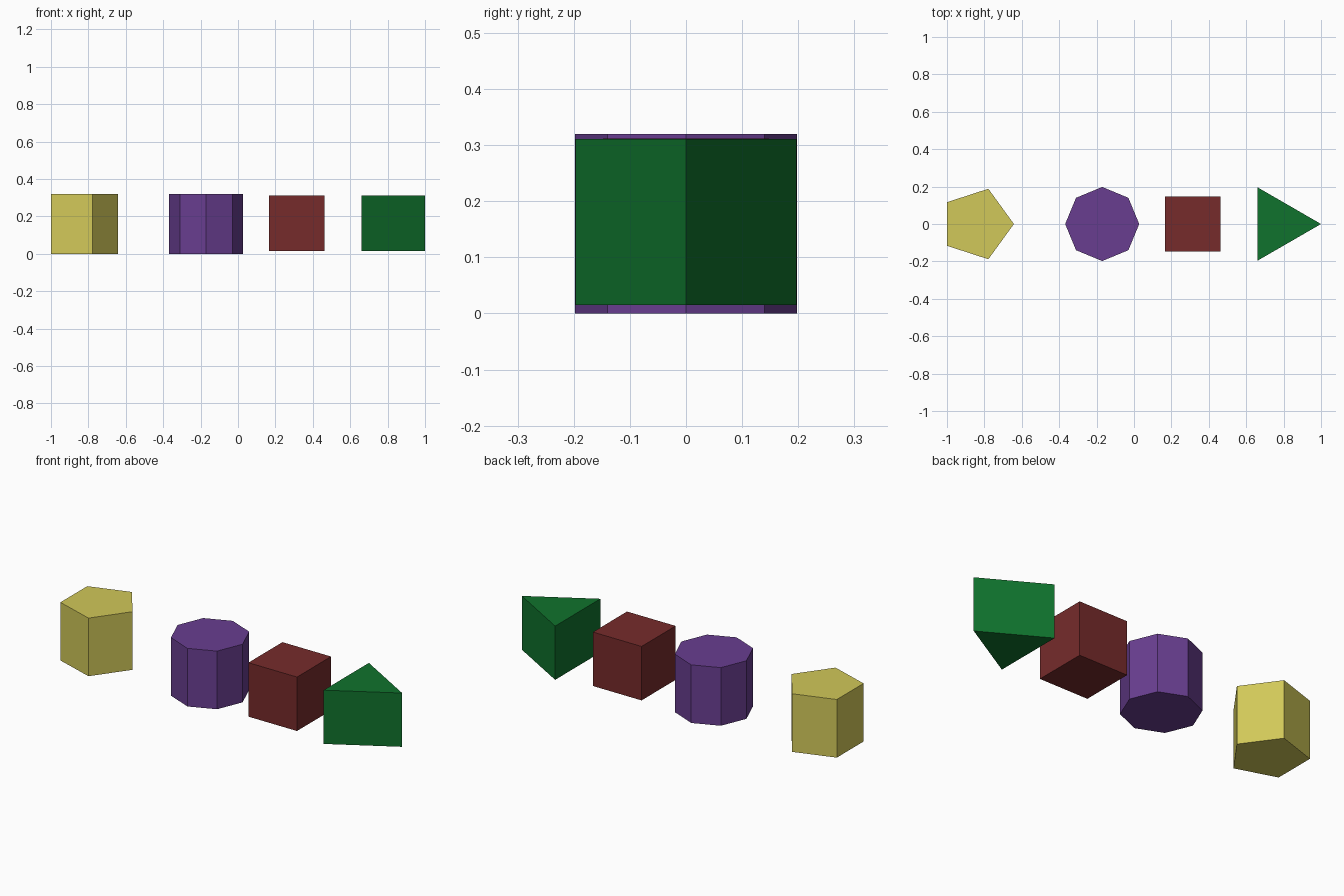
import bpy
import math

if "Cube" in bpy.data.objects:
    bpy.data.objects.remove(bpy.data.objects["Cube"])


def prism(name, sides, radius, x, z0, z1, color, turn=0.0):
    # Upright prism with its first corner pointing along +x, plus an optional turn
    h = z1 - z0
    ring = [(radius * math.cos(turn + 2 * math.pi * i / sides),
             radius * math.sin(turn + 2 * math.pi * i / sides)) for i in range(sides)]
    verts = [(px, py, z) for z in (-h / 2, h / 2) for px, py in ring]
    faces = [tuple(reversed(range(sides))), tuple(range(sides, 2 * sides))]
    for i in range(sides):
        j = (i + 1) % sides
        faces.append((i, j, j + sides, i + sides))
    mesh = bpy.data.meshes.new(name)
    mesh.from_pydata(verts, [], faces)
    mesh.update()
    mat = bpy.data.materials.new(name + "_color")
    mat.diffuse_color = (*color, 1.0)
    mat.use_nodes = True
    mat.node_tree.nodes["Principled BSDF"].inputs["Base Color"].default_value = mat.diffuse_color
    mesh.materials.append(mat)
    obj = bpy.data.objects.new(name, mesh)
    obj.location = (x, 0, (z0 + z1) / 2)
    bpy.context.collection.objects.link(obj)
    return obj


# Row of four blocks, left to right
prism("pentagon_block", 5, 0.198, -0.84, 0.0, 0.32, (0.64, 0.58, 0.10))
prism("octagon_block", 8, 0.198, -0.17, 0.0, 0.32, (0.14, 0.048, 0.28))
prism("cube_block", 4, 0.148 * math.sqrt(2), 0.315, 0.015, 0.312,
      (0.18, 0.024, 0.024), math.pi / 4)
prism("triangle_block", 3, 0.227, 0.773, 0.015, 0.311, (0.005, 0.17, 0.026))
